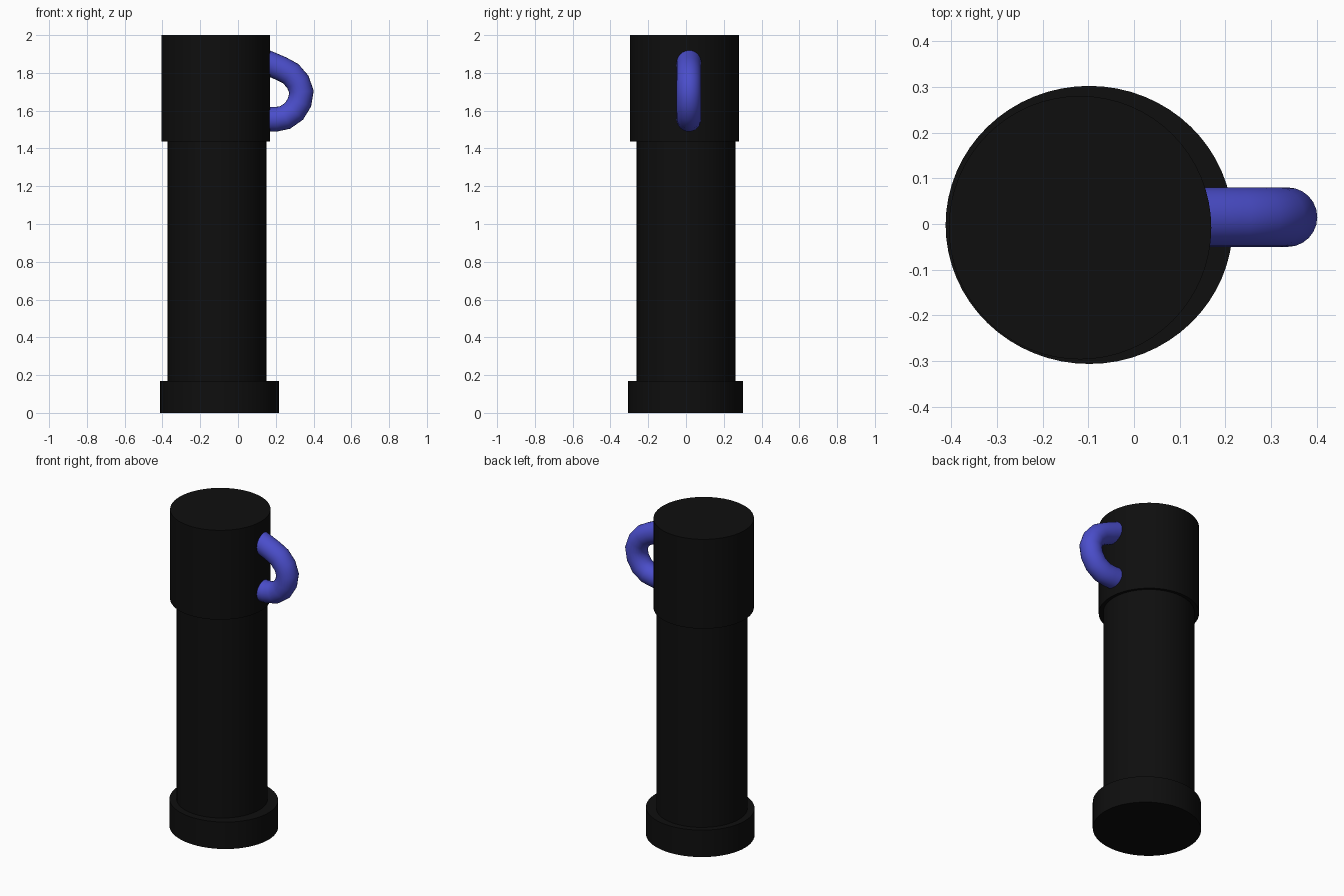
import bpy, math
from mathutils import Vector

if "Cube" in bpy.data.objects:
    bpy.data.objects.remove(bpy.data.objects["Cube"])


def material(name, rgb):
    m = bpy.data.materials.new(name)
    m.diffuse_color = (*rgb, 1)
    m.use_nodes = True
    m.node_tree.nodes["Principled BSDF"].inputs["Base Color"].default_value = m.diffuse_color
    return m


black = material("black", (0.0045, 0.0045, 0.0045))
blue = material("blue", (0.07, 0.076, 0.6))


def smooth(obj, degrees):
    bpy.ops.object.select_all(action='DESELECT')
    obj.select_set(True)
    bpy.context.view_layer.objects.active = obj
    bpy.ops.object.shade_smooth_by_angle(angle=math.radians(degrees))


def drum(name, x, y, rx, ry, z0, z1):
    bpy.ops.mesh.primitive_cylinder_add(vertices=64, radius=1, depth=1,
                                        location=(x, y, (z0 + z1) / 2))
    o = bpy.context.object
    o.name = name
    o.scale = (rx, ry, z1 - z0)
    bpy.ops.object.transform_apply(location=False, rotation=False, scale=True)
    o.data.materials.append(black)
    smooth(o, 30)


# Stacked round sections
drum("base", -0.098, -0.002, 0.314, 0.304, 0.0, 0.17)
drum("body", -0.111, 0.0, 0.261, 0.261, 0.16, 1.45)
drum("cap", -0.118, -0.008, 0.287, 0.288, 1.436, 2.0)

# Curved handle: round tube swept along a path in the XZ plane
path = [(0.11, 1.872), (0.17, 1.848), (0.23, 1.822), (0.279, 1.796),
        (0.317, 1.752), (0.336, 1.70), (0.326, 1.645), (0.297, 1.597),
        (0.25, 1.564), (0.20, 1.554), (0.11, 1.554)]
radius, sides = 0.065, 24
verts, faces = [], []
for i, p in enumerate(path):
    a, b = path[max(i - 1, 0)], path[min(i + 1, len(path) - 1)]
    t = Vector((b[0] - a[0], 0, b[1] - a[1])).normalized()
    n = Vector((-t.z, 0, t.x))
    for k in range(sides):
        w = 2 * math.pi * k / sides
        verts.append(Vector((p[0], 0.015, p[1])) + radius *
                     (n * math.cos(w) + Vector((0, 1, 0)) * math.sin(w)))
for i in range(len(path) - 1):
    for k in range(sides):
        j = (k + 1) % sides
        faces.append((i * sides + k, i * sides + j,
                      (i + 1) * sides + j, (i + 1) * sides + k))
faces.append(tuple(reversed(range(sides))))
faces.append(tuple(range((len(path) - 1) * sides, len(path) * sides)))
mesh = bpy.data.meshes.new("handle")
mesh.from_pydata(verts, [], faces)
mesh.materials.append(blue)
handle = bpy.data.objects.new("handle", mesh)
bpy.context.collection.objects.link(handle)
bpy.context.view_layer.objects.active = handle
handle.select_set(True)
# Consistent outward normals
import bmesh
bm = bmesh.new()
bm.from_mesh(mesh)
bmesh.ops.recalc_face_normals(bm, faces=bm.faces)
bm.to_mesh(mesh)
bm.free()
smooth(handle, 50)
